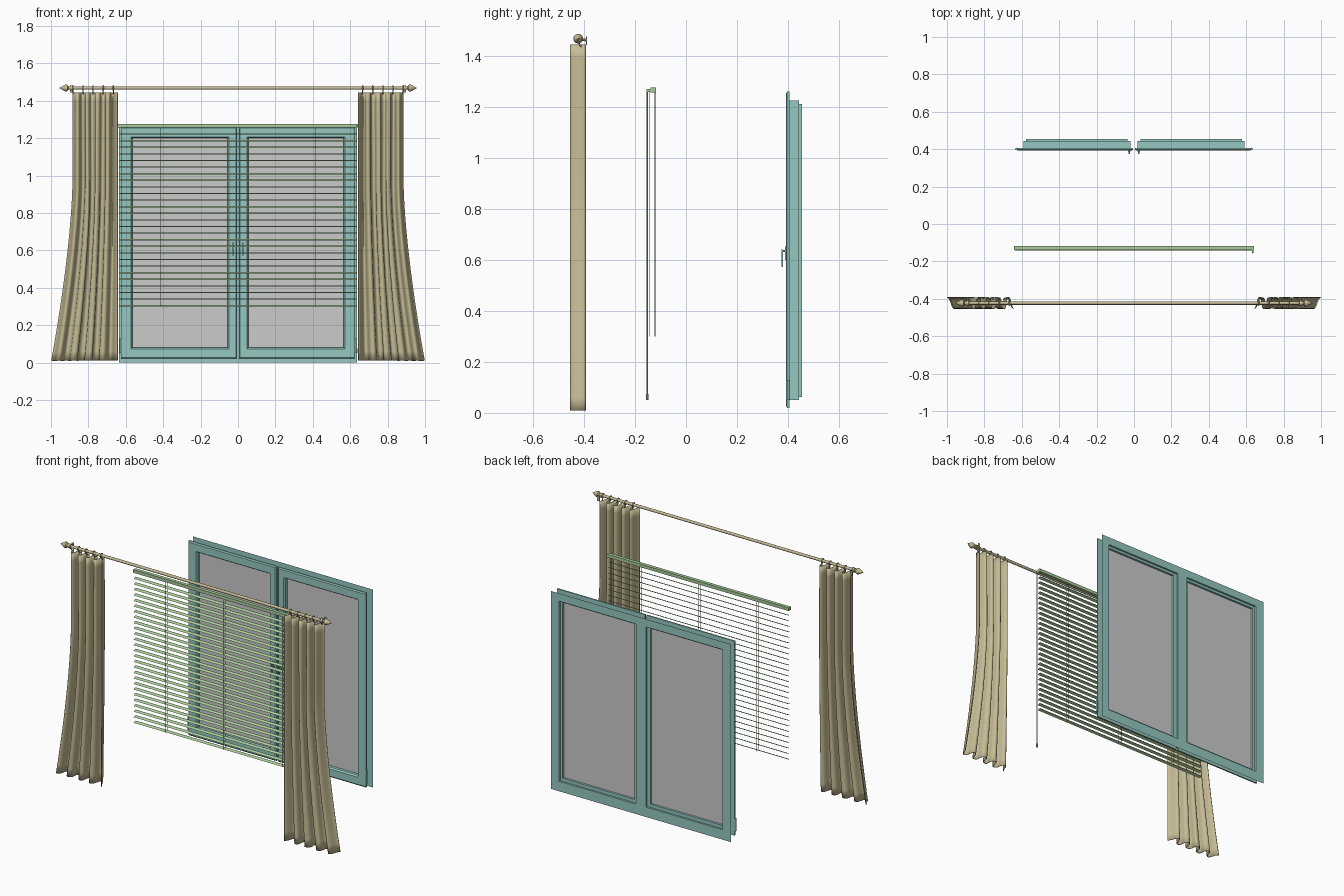
import bpy, bmesh
from math import pi, sin, cos, radians
from mathutils import Matrix, Vector

if "Cube" in bpy.data.objects:
    bpy.data.objects.remove(bpy.data.objects["Cube"])


def material(name, rgb):
    m = bpy.data.materials.new(name)
    m.diffuse_color = (*rgb, 1)
    m.use_nodes = True
    m.node_tree.nodes["Principled BSDF"].inputs["Base Color"].default_value = m.diffuse_color
    return m


TEAL = material("teal_paint", (0.30, 0.58, 0.53))
GREEN = material("green_slats", (0.40, 0.60, 0.33))
TAN = material("tan_fabric", (0.56, 0.50, 0.30))


def finish(name, bm, mat=None, smooth=False, normals=True):
    if normals:
        bmesh.ops.recalc_face_normals(bm, faces=bm.faces)
    me = bpy.data.meshes.new(name)
    bm.to_mesh(me)
    bm.free()
    ob = bpy.data.objects.new(name, me)
    bpy.context.collection.objects.link(ob)
    if mat:
        me.materials.append(mat)
    if smooth:
        bpy.ops.object.select_all(action='DESELECT')
        ob.select_set(True)
        bpy.context.view_layer.objects.active = ob
        bpy.ops.object.shade_smooth_by_angle(angle=radians(40))
    return ob


def box(bm, x0, x1, y0, y1, z0, z1):
    m = Matrix.Translation(((x0 + x1) / 2, (y0 + y1) / 2, (z0 + z1) / 2))
    bmesh.ops.create_cube(bm, size=1, matrix=m @ Matrix.Diagonal((x1 - x0, y1 - y0, z1 - z0, 1)))


def rod(bm, a, b, r, sides=10):
    a, b = Vector(a), Vector(b)
    rot = (b - a).to_track_quat('Z', 'Y').to_matrix().to_4x4()
    bmesh.ops.create_cone(bm, cap_ends=True, segments=sides, radius1=r, radius2=r,
                          depth=(b - a).length, matrix=Matrix.Translation((a + b) / 2) @ rot)


def bridge(bm, loops, closed=False):
    pairs = list(zip(loops, loops[1:])) + ([(loops[-1], loops[0])] if closed else [])
    for p, q in pairs:
        n = len(p)
        for i in range(n):
            bm.faces.new((p[i], p[(i + 1) % n], q[(i + 1) % n], q[i]))


def rect_loft(bm, s, rects, closed=False):
    # each rect: x0, x1, z0, z1, y
    bridge(bm, [[bm.verts.new((s * x, y, z)) for x, z in ((a, c), (b, c), (b, d), (a, d))]
                for a, b, c, d, y in rects], closed)


# window: fixed frame with rebates, two sashes, glass, handles, hinges
frame = bmesh.new()
for s in (-1, 1):
    rect_loft(frame, s, [(0, 0.635, 0, 1.262, 0.455), (0.035, 0.577, 0.063, 1.212, 0.455),
                         (0.035, 0.577, 0.063, 1.212, 0.443), (0.02, 0.592, 0.05, 1.226, 0.443),
                         (0.02, 0.592, 0.05, 1.226, 0.406)])
bmesh.ops.remove_doubles(frame, verts=frame.verts, dist=1e-5)
finish("window_frame", frame, TEAL)

for s, side in ((-1, "left"), (1, "right")):
    bm = bmesh.new()
    rect_loft(bm, s, [(0.006, 0.626, 0.02, 1.26, 0.406), (0.006, 0.626, 0.02, 1.26, 0.397),
                      (0.012, 0.618, 0.027, 1.253, 0.392), (0.048, 0.572, 0.073, 1.207, 0.392),
                      (0.055, 0.565, 0.08, 1.2, 0.402), (0.055, 0.565, 0.08, 1.2, 0.438),
                      (0.024, 0.588, 0.055, 1.221, 0.438), (0.024, 0.588, 0.055, 1.221, 0.406)], True)
    finish(side + "_sash", bm, TEAL)

    bm = bmesh.new()
    x0, x1 = sorted((s * 0.053, s * 0.567))
    box(bm, x0, x1, 0.420, 0.424, 0.078, 1.202)
    finish(side + "_glass", bm)

    bm = bmesh.new()
    x = s * 0.026
    box(bm, x - 0.006, x + 0.006, 0.388, 0.393, 0.6, 0.652)
    rod(bm, (x, 0.39, 0.635), (x, 0.377, 0.635), 0.004)
    box(bm, x - 0.004, x + 0.004, 0.375, 0.380, 0.573, 0.641)
    finish(side + "_handle", bm, TEAL)

    bm = bmesh.new()
    rod(bm, (s * 0.63, 0.402, 0.05), (s * 0.63, 0.402, 0.13), 0.006)
    finish(side + "_hinge", bm, TEAL, True)

# blind: head rail, tilted curved slats, ladder cords, wand
bm = bmesh.new()
box(bm, -0.642, 0.642, -0.140, -0.118, 1.256, 1.276)
finish("blind_head_rail", bm, GREEN)

bm = bmesh.new()
tilt, YB = radians(18), -0.1315
for i in range(27):
    z = 0.304 + i * 0.0353
    rows = []
    for k in range(5):
        t = k / 2 - 1
        u, v = 0.0105 * t, 0.0016 * (1 - t * t)
        y, h = u * cos(tilt) - v * sin(tilt), u * sin(tilt) + v * cos(tilt)
        rows.append([bm.verts.new((x, YB + y, z + h)) for x in (-0.637, 0.637)])
    for p, q in zip(rows, rows[1:]):
        bm.faces.new((p[0], p[1], q[1], q[0]))
finish("blind_slats", bm, GREEN, True)

bm = bmesh.new()
for x in (-0.414, 0, 0.414):
    for y in (-0.1425, -0.1215):
        rod(bm, (x, y, 0.3), (x, y, 1.258), 0.0015, 6)
finish("blind_ladder_cords", bm, GREEN)

bm = bmesh.new()
rod(bm, (0.635, -0.152, 0.06), (0.635, -0.152, 1.265), 0.0025, 8)
rod(bm, (0.635, -0.152, 0.05), (0.635, -0.152, 0.075), 0.005, 8)
box(bm, 0.631, 0.639, -0.155, -0.138, 1.258, 1.27)
finish("blind_wand", bm, GREEN)

# curtain rod with pointed finials, turned about the x axis
YR, ZR = -0.423, 1.468
half = [(0.885, 0.009), (0.885, 0.014), (0.897, 0.014), (0.897, 0.008), (0.906, 0.008),
        (0.912, 0.017), (0.920, 0.019), (0.930, 0.015), (0.942, 0.008), (0.954, 0.001)]
prof = [(-x, r) for x, r in reversed(half)] + half
bm = bmesh.new()
loops = [[bm.verts.new((x, YR + r * cos(a * pi / 8), ZR + r * sin(a * pi / 8)))
          for a in range(16)] for x, r in prof]
bridge(bm, loops)
bm.faces.new(loops[0])
bm.faces.new(loops[-1])
finish("curtain_rod", bm, TAN, True)

# curtains: pleated sheets that flare outward, with rings and wall brackets
WAVES, NU, NZ = 4.5, 108, 28


def outer_edge(z):
    t = max(0.0, min(1.0, (0.95 - z) / 0.95))
    return 0.885 + 0.115 * (t ** 1.5 if t < 1 else 1)


for s, side in ((-1, "left"), (1, "right")):
    bm = bmesh.new()
    grid = []
    for j in range(NZ + 1):
        z = 0.01 + 1.435 * j / NZ
        xo, xi = outer_edge(z), 0.643
        row = []
        for i in range(NU + 1):
            u = i / NU
            a = 2 * pi * WAVES * u
            x = xo + (xi - xo) * (u + 0.018 * sin(2 * a) * sin(pi * u))
            y = YR + 0.030 * cos(a + 0.25 * sin(3 * z + 9 * u) * sin(pi * u))
            row.append(bm.verts.new((s * x, y, z)))
        grid.append(row)
    for p, q in zip(grid, grid[1:]):
        for i in range(NU):
            bm.faces.new((p[i], p[i + 1], q[i + 1], q[i]))
    cloth = finish(side + "_curtain", bm, TAN, True)
    mod = cloth.modifiers.new("thickness", 'SOLIDIFY')
    mod.thickness, mod.offset = 0.003, 0

    bm = bmesh.new()
    for k in range(5):
        x = s * (0.882 - k * 0.242 / WAVES)
        ring = []
        for a in range(20):
            ca, sa = cos(a * pi / 10), sin(a * pi / 10)
            ring.append([bm.verts.new((x + 0.003 * cos(b * pi / 3),
                                       YR + (0.0125 + 0.003 * sin(b * pi / 3)) * ca,
                                       ZR + (0.0125 + 0.003 * sin(b * pi / 3)) * sa))
                         for b in range(6)])
        bridge(bm, ring, True)
        rod(bm, (x, YR, ZR - 0.013), (x, YR + 0.012, 1.436), 0.003, 6)
    finish(side + "_curtain_rings", bm, TAN, True)

    bm = bmesh.new()
    x = s * 0.891
    rod(bm, (x, YR, ZR), (x, -0.391, ZR - 0.006), 0.005)
    box(bm, x - 0.008, x + 0.008, -0.393, -0.389, 1.444, 1.477)
    finish(side + "_rod_bracket", bm, TAN)
